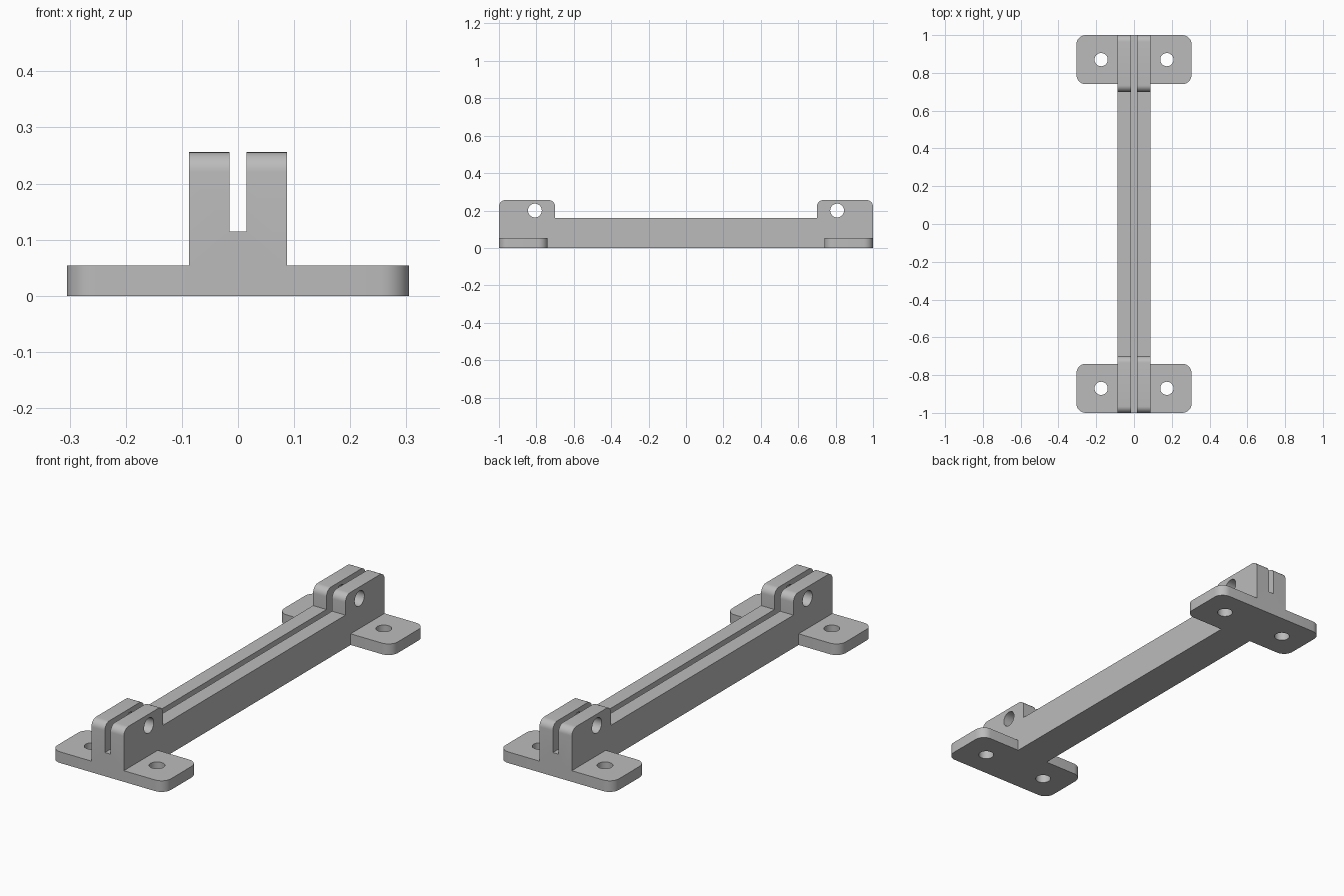
import bpy
import bmesh
from math import sin, cos, pi, radians
from mathutils import Vector

if "Cube" in bpy.data.objects:
    bpy.data.objects.remove(bpy.data.objects["Cube"], do_unlink=True)

grey = bpy.data.materials.new("plain grey")
grey.use_nodes = True
colour = (0.5, 0.5, 0.5, 1)
grey.diffuse_color = colour
grey.node_tree.nodes["Principled BSDF"].inputs["Base Color"].default_value = colour

HALF_LENGTH = 1.0
BODY_W, BODY_H = 0.087, 0.16
EAR_TOP, EAR_INNER, EAR_ROUND = 0.256, 0.70, 0.035
FOOT_W, FOOT_INNER, FOOT_H, FOOT_ROUND = 0.305, 0.74, 0.054, 0.05
SLOT_W, SLOT_FLOOR = 0.015, 0.115


def rounded(points, radius, steps=8):
    """Outline with the right-angled corners flagged True turned into arcs."""
    out = []
    for i, (x, y, flag) in enumerate(points):
        p = Vector((x, y))
        if not flag:
            out.append(p)
            continue
        a = (Vector(points[i - 1][:2]) - p).normalized() * radius
        b = (Vector(points[(i + 1) % len(points)][:2]) - p).normalized() * radius
        for k in range(steps + 1):
            t = k / steps * pi / 2
            out.append(p + a + b - b * cos(t) - a * sin(t))
    return out


def prism(name, outline, low, high, axis):
    """Extrude an outline along z (outline in x, y) or x (outline in y, z)."""
    def place(p, d):
        return (p.x, p.y, d) if axis == "z" else (d, p.x, p.y)
    bm = bmesh.new()
    face = bm.faces.new([bm.verts.new(place(p, low)) for p in outline])
    top = bmesh.ops.extrude_face_region(bm, geom=[face])["geom"]
    shift = Vector(place(Vector((0, 0)), high - low))
    bmesh.ops.translate(bm, vec=shift,
                        verts=[g for g in top if isinstance(g, bmesh.types.BMVert)])
    bmesh.ops.recalc_face_normals(bm, faces=bm.faces)
    mesh = bpy.data.meshes.new(name)
    bm.to_mesh(mesh)
    bm.free()
    mesh.materials.append(grey)
    obj = bpy.data.objects.new(name, mesh)
    bpy.context.collection.objects.link(obj)
    return obj


def circle(x, y, radius, count=32):
    return [Vector((x + radius * cos(2 * pi * k / count),
                    y + radius * sin(2 * pi * k / count))) for k in range(count)]


def combine(target, other, operation):
    mod = target.modifiers.new(operation.title(), "BOOLEAN")
    mod.operation, mod.solver, mod.object = operation, "EXACT", other
    bpy.context.view_layer.objects.active = target
    bpy.ops.object.modifier_apply(modifier=mod.name)
    bpy.data.objects.remove(other, do_unlink=True)


# Long beam with a raised ear at each end
L = HALF_LENGTH
side = [(-L, 0, False), (L, 0, False), (L, EAR_TOP, True), (EAR_INNER, EAR_TOP, True),
        (EAR_INNER, BODY_H, False), (-EAR_INNER, BODY_H, False),
        (-EAR_INNER, EAR_TOP, True), (-L, EAR_TOP, True)]
bracket = prism("slotted_bracket", rounded(side, EAR_ROUND), -BODY_W, BODY_W, "x")

# Rounded mounting feet
for s in (-1, 1):
    plate = [(-FOOT_W, s * FOOT_INNER, True), (FOOT_W, s * FOOT_INNER, True),
             (FOOT_W, s * L, True), (-FOOT_W, s * L, True)]
    combine(bracket, prism("foot", rounded(plate, FOOT_ROUND), 0, FOOT_H, "z"), "UNION")

# Lengthwise slot
slot = [Vector(p) for p in ((-1.1, SLOT_FLOOR), (1.1, SLOT_FLOOR), (1.1, 0.4), (-1.1, 0.4))]
combine(bracket, prism("slot_cutter", slot, -SLOT_W, SLOT_W, "x"), "DIFFERENCE")

# Pin holes through the ears and screw holes through the feet
for s in (-1, 1):
    pin = prism("pin_cutter", circle(s * 0.808, 0.20, 0.037), -0.2, 0.2, "x")
    combine(bracket, pin, "DIFFERENCE")
    for x in (-0.174, 0.174):
        screw = prism("screw_cutter", circle(x, s * 0.87, 0.035), -0.1, 0.2, "z")
        combine(bracket, screw, "DIFFERENCE")

# Smooth the arcs, keep the edges crisp
bpy.ops.object.select_all(action="DESELECT")
bracket.select_set(True)
bpy.context.view_layer.objects.active = bracket
bpy.ops.object.shade_smooth_by_angle(angle=radians(30))
